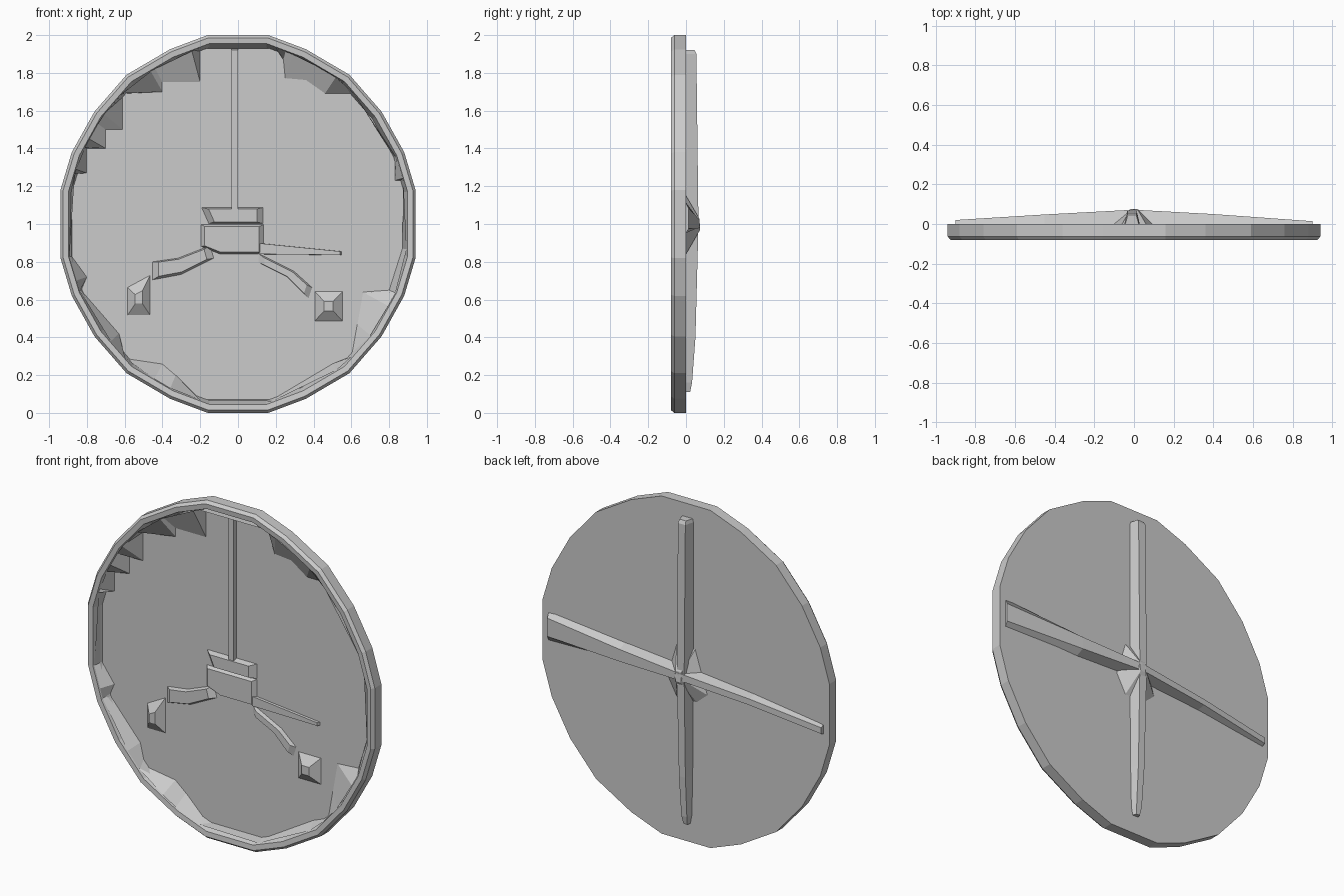
import bpy, bmesh, math
from mathutils import Vector

if "Cube" in bpy.data.objects:
    bpy.data.objects.remove(bpy.data.objects["Cube"])


def finish(name, loops, cap=True, ring=False):
    """Loft equal-length closed loops of 3D points into a mesh object."""
    bm = bmesh.new()
    rows = [[bm.verts.new(p) for p in lp] for lp in loops]
    n = len(rows[0])
    for a, b in zip(rows, rows[1:] + rows[:1] if ring else rows[1:]):
        for i in range(n):
            bm.faces.new((a[i], a[(i + 1) % n], b[(i + 1) % n], b[i]))
    if cap and not ring:
        bm.faces.new(rows[0])
        bm.faces.new(rows[-1])
    bmesh.ops.triangulate(bm, faces=[f for f in bm.faces if len(f.verts) > 4])
    bmesh.ops.recalc_face_normals(bm, faces=bm.faces)
    me = bpy.data.meshes.new(name)
    bm.to_mesh(me)
    bm.free()
    ob = bpy.data.objects.new(name, me)
    bpy.context.collection.objects.link(ob)
    return ob


# Outline: one quarter (relative to the centre), mirrored to a full loop
Q = [(.16, 1), (.36, .925), (.59, .79), (.76, .595), (.88, .38), (.94, .18)]
R = Q + [(x, -z) for x, z in reversed(Q)]
OUT = R + [(-x, z) for x, z in reversed(R)]


def outline(s, y):
    return [(x * s, y, 1 + z * s) for x, z in OUT]


# Rim ring with a softened outer front edge and sloping inner lip
finish("rim", [outline(1, 0), outline(1, -.062), outline(.985, -.08),
               outline(.955, -.077), outline(.935, -.012), outline(.935, 0)], ring=True)
finish("back_plate", [outline(.96, 0), outline(.96, -.014)])

# Ragged stepped border between the rim lip and the plate
STEPS = [(.2, 1.93), (.24, 1.87), (.25, 1.77), (.36, 1.76), (.46, 1.69), (.62, 1.69),
         (.83, 1.35), (.83, 1.23), (.88, 1.23), (.87, .87), (.80, .65), (.66, .64),
         (.63, .47), (.6, .30), (.5, .26), (.18, .07), (-.2, .07), (-.33, .2),
         (-.4, .26), (-.6, .29), (-.63, .42), (-.83, .65), (-.8, .72), (-.88, .83),
         (-.88, 1.27), (-.8, 1.27), (-.8, 1.4), (-.7, 1.4), (-.7, 1.5), (-.61, 1.5),
         (-.61, 1.69), (-.4, 1.70), (-.4, 1.75), (-.2, 1.75), (-.2, 1.93)]


def to_rim(x, z, y, s=.95):
    """Push a point radially out to the rim polygon."""
    d = Vector((x, z - 1))
    best = 1
    for i, p in enumerate(OUT):
        a, b = Vector(p) * s, Vector(OUT[(i + 1) % len(OUT)]) * s
        e = b - a
        den = d.x * e.y - d.y * e.x
        if abs(den) > 1e-9:
            t = (a.x * e.y - a.y * e.x) / den
            u = (a.x * d.y - a.y * d.x) / den
            if t > 0 and -1e-6 <= u <= 1 + 1e-6:
                best = t
    return (d.x * best, y, 1 + d.y * best)


finish("rim_steps", [[to_rim(x, z, -.07) for x, z in STEPS],
                     [(x, -.013, z) for x, z in STEPS]], cap=False)


def relief(name, pts, top, shrink=1.0):
    """Low raised block on the front of the plate."""
    cx = sum(p[0] for p in pts) / len(pts)
    cz = sum(p[1] for p in pts) / len(pts)
    finish(name, [[(x, -.008, z) for x, z in pts],
                  [(cx + (x - cx) * shrink, top, cz + (z - cz) * shrink) for x, z in pts]])


# Front relief: hub, upright bar and two jointed lower arms
relief("front_hub_upper", [(-.2, 1.09), (-.16, 1.0), (.14, 1.0), (.14, 1.09)], -.045, .75)
relief("front_hub_lower", [(-.2, 1.0), (-.2, .88), (-.1, .84), (.14, .84), (.14, 1.0)], -.035, .85)
relief("front_upright", [(-.035, 1.07), (0, 1.07), (0, 1.93), (-.035, 1.93)], -.04, .98)
relief("front_crossbar", [(.1, .84), (.55, .835), (.55, .855), (.1, .9)], -.03, .95)
relief("front_left_arm", [(-.14, .89), (-.32, .82), (-.46, .80), (-.46, .70), (-.3, .73), (-.12, .82)], -.04, .75)
relief("front_left_foot", [(-.46, .74), (-.59, .67), (-.59, .51), (-.46, .51)], -.055, .3)
relief("front_right_arm", [(.1, .85), (.3, .75), (.4, .66), (.38, .6), (.26, .72), (.1, .80)], -.035, .75)
relief("front_right_foot", [(.4, .65), (.56, .65), (.56, .48), (.4, .48)], -.055, .3)


def rib(name, stations, vertical):
    """Tapered rib on the back: stations of (along, centre, half width, height)."""
    loops = []
    for t, c, w, h in stations:
        sec = [(c - w, -.005), (c - w * .6, h), (c + w * .6, h), (c + w, -.005)]
        loops.append([(u, y, t) if vertical else (t, y, u) for u, y in sec])
    finish(name, loops)


# Back bracing: cross of ribs, highest at the centre
rib("upright_rib", [(.11, -.01, .02, .022), (.16, -.01, .03, .032), (.4, -.01, .035, .05),
                    (1.0, -.01, .04, .066), (1.90, -.01, .04, .055), (1.92, -.01, .035, .045)], True)
rib("wide_cross_rib", [(0, 1.0, .035, .072), (.4, 1.01, .06, .05), (.9, 1.03, .09, .014)], False)
rib("narrow_cross_rib", [(0, 1.0, .035, .072), (-.45, .96, .03, .048), (-.9, .90, .03, .02)], False)

# Pointed hub where the ribs meet
finish("back_hub", [[(-.14, 0, .9), (-.07, 0, .84), (.06, 0, .84), (.12, 0, .95), (.06, 0, 1.15), (-.06, 0, 1.15)],
                    [(-.02, .074, .99), (-.015, .075, .97), (.015, .075, .97), (.02, .074, .99),
                     (.02, .07, 1.03), (-.02, .07, 1.03)]])
